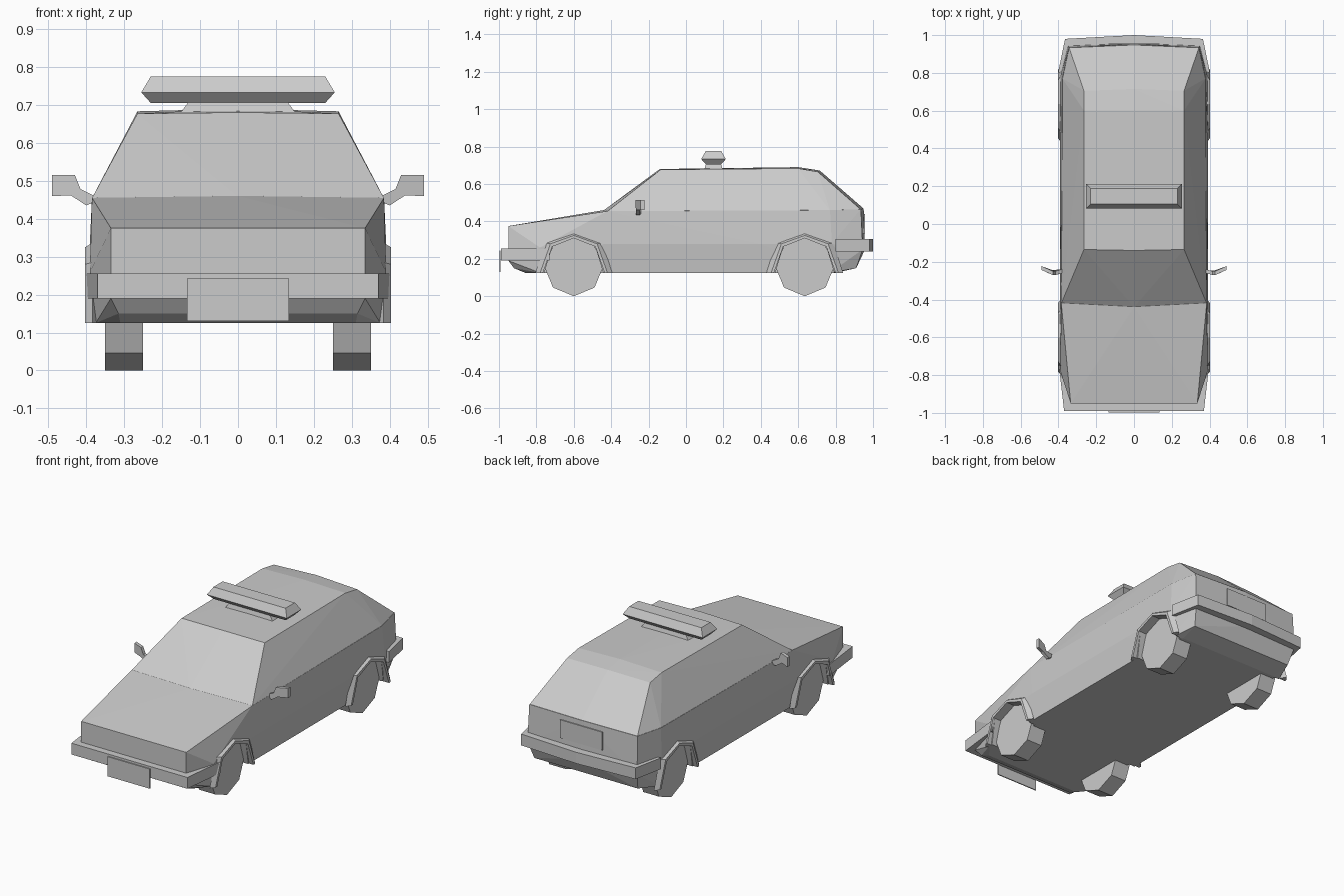
import bpy, bmesh
from math import sin, cos, pi
from mathutils import Vector

if "Cube" in bpy.data.objects:
    bpy.data.objects.remove(bpy.data.objects["Cube"])


def finish(bm, name):
    bmesh.ops.recalc_face_normals(bm, faces=bm.faces)
    me = bpy.data.meshes.new(name)
    bm.to_mesh(me)
    bm.free()
    ob = bpy.data.objects.new(name, me)
    bpy.context.collection.objects.link(ob)
    return ob


def hull(name, pts):
    """Convex hull of points mirrored across x = 0."""
    bm = bmesh.new()
    for x, y, z in pts:
        bm.verts.new((x, y, z))
        if x:
            bm.verts.new((-x, y, z))
    out = bmesh.ops.convex_hull(bm, input=bm.verts)
    loose = [v for v in bm.verts if not v.link_faces]
    bmesh.ops.delete(bm, geom=loose, context='VERTS')
    bmesh.ops.dissolve_limit(bm, angle_limit=0.01, verts=bm.verts, edges=bm.edges)
    return finish(bm, name)


def prism(name, pts, offset):
    """Closed outline swept along an offset."""
    bm = bmesh.new()
    f = bm.faces.new([bm.verts.new(p) for p in pts])
    r = bmesh.ops.extrude_face_region(bm, geom=[f], use_keep_orig=True)
    vs = [g for g in r['geom'] if isinstance(g, bmesh.types.BMVert)]
    bmesh.ops.translate(bm, vec=Vector(offset), verts=vs)
    return finish(bm, name)


def boolean(ob, other, op):
    m = ob.modifiers.new(op, 'BOOLEAN')
    m.operation, m.object, m.solver = op, other, 'EXACT'
    bpy.context.view_layer.objects.active = ob
    bpy.ops.object.modifier_apply(modifier=m.name)
    bpy.data.objects.remove(other)


# Lower body and cabin, merged
body = hull("body", [
    (.335, -.95, .375), (.335, -.95, .19), (.315, -.92, .15), (.31, -.86, .125),
    (.385, -.42, .455), (0, -.44, .46),
    (.39, -.78, .26), (.375, -.78, .125), (.393, -.4, .28), (.393, .4, .28),
    (.375, .77, .125), (.39, .78, .28), (.38, .77, .46),
    (.345, .935, .465), (0, .95, .47), (.35, .945, .25), (0, .957, .25),
    (.33, .91, .15), (.32, .8, .125)])
cabin = hull("cabin", [
    (.265, -.135, .677), (0, -.14, .68), (.385, -.42, .454), (0, -.44, .459),
    (.265, .6, .683), (0, .6, .69), (.265, .705, .665), (0, .715, .672),
    (.379, .77, .459), (.344, .934, .464), (0, .949, .469),
    (.33, -.33, .4), (.33, .88, .4)])
boolean(body, cabin, 'UNION')

# Arch outlines: half span at the sill, shoulder (y, z), crown z
INNER = (.165, .115, .265, .31)
MID = (.18, .125, .28, .325)
OUTER = (.205, .155, .285, .337)


def arch(yc, a, x, foot=.125):
    s, h, zh, zt = a
    return [(x, yc - s, foot), (x, yc - h, zh), (x, yc, zt),
            (x, yc + h, zh), (x, yc + s, foot)]


# Wheels, wheel wells and flared arches
for end, yc in (("front", -.60), ("rear", .635)):
    for side, s in (("right", 1), ("left", -1)):
        ring = [(s * .25, yc + .157 * sin(k * pi / 4), .157 - .157 * cos(k * pi / 4))
                for k in range(8)]
        prism(f"{end}_wheel_{side}", ring, (s * .1, 0, 0))

        well = prism("well_cutter", arch(yc, INNER, s * .335, .1), (s * .12, 0, 0))
        well.hide_render = True
        boolean(body, well, 'DIFFERENCE')

        bm = bmesh.new()
        lines = [[bm.verts.new(p) for p in arch(yc, a, s * x)] for a, x in
                 ((OUTER, .383), (MID, .403), (INNER, .403), (INNER, .36))]
        for i in range(4):
            a, b = lines[i], lines[(i + 1) % 4]
            for k in range(4):
                bm.faces.new((a[k], a[k + 1], b[k + 1], b[k]))
        for k in (0, 4):
            bm.faces.new([l[k] for l in lines])
        finish(bm, f"{end}_arch_{side}")

# Wrap-around bumpers
def bumper(name, half, z, h):
    outline = half + [(-x, y) for x, y in reversed(half) if x]
    return outline, prism(name, [(x, y, z) for x, y in outline], (0, 0, h))


front = [(.37, -.99), (.40, -.73), (.36, -.75), (.33, -.93)]
prism("front_bumper", [(x, y, .19) for x, y in front] +
      [(-x, y, .19) for x, y in reversed(front)], (0, 0, .065))
rear = [(.365, .98), (.402, .80), (.36, .81), (.33, .92)]
prism("rear_bumper", [(0, 1.0, .24)] + [(x, y, .24) for x, y in rear] +
      [(-x, y, .24) for x, y in reversed(rear)], (0, 0, .065))

# Number plates
for name, y, z, h in (("front_plate", -.997, .13, .113), ("rear_plate", .95, .335, .105)):
    prism(name, [(-.135, y, z), (.135, y, z), (.135, y, z + h), (-.135, y, z + h)],
          (0, .006, 0))


# Roof light bar on its base
def tapered(name, rings):
    hull(name, [(x, .147 + s * y, z) for x, y, z in rings for s in (-1, 1)])


tapered("light_base", [(.155, .05, .675), (.13, .04, .708)])
tapered("light_bar", [(.23, .04, .705), (.255, .066, .733), (.23, .042, .775)])

# Door mirrors
for side, s in (("right", 1), ("left", -1)):
    prof = [(.375, -.25, .445), (.40, -.258, .435), (.44, -.258, .461), (.49, -.235, .46),
            (.49, -.235, .515), (.43, -.262, .515), (.415, -.262, .478), (.375, -.25, .458)]
    prism(f"mirror_{side}", [(s * x, y - .008, z) for x, y, z in prof], (0, .02, 0))
